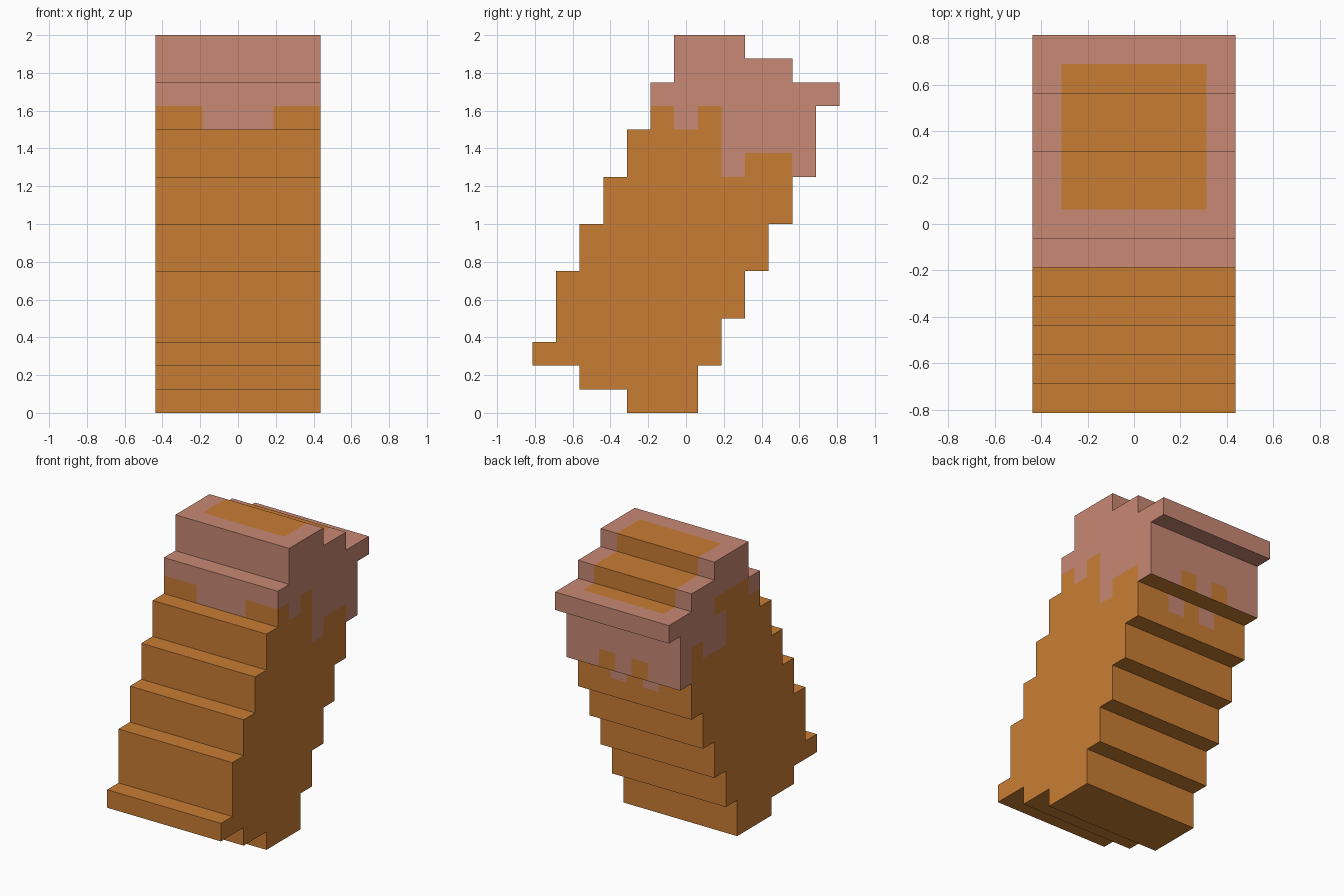
import bpy, bmesh, math
from mathutils import Vector

if "Cube" in bpy.data.objects:
    bpy.data.objects.remove(bpy.data.objects["Cube"])

STEP = 0.125          # size of one stair step
COLS = 7              # steps across the width

# (first, last) step along y for each layer, bottom to top
LAYERS = [(4, 7), (2, 7), (0, 8), (1, 8), (1, 9), (1, 9), (2, 10), (2, 10),
          (3, 11), (3, 11), (4, 12), (4, 12), (5, 12), (5, 13), (6, 11), (6, 9)]

# height of the body colour on each side, by step along y
RIGHT_DRIP = {5: 13, 6: 12, 7: 13, 8: 10, 9: 11, 10: 11, 11: 10}
LEFT_DRIP = {5: 13, 6: 14, 7: 14, 8: 11, 9: 11, 10: 12, 11: 10}


def material(name, rgb):
    m = bpy.data.materials.new(name)
    m.diffuse_color = (*rgb, 1)
    m.use_nodes = True
    m.node_tree.nodes["Principled BSDF"].inputs["Base Color"].default_value = m.diffuse_color
    return m


def filled(i, j, k):
    return (0 <= i < COLS and 0 <= k < len(LAYERS)
            and LAYERS[k][0] <= j < LAYERS[k][1])


def is_body(i, j, k, axis, sign):
    """Body colour rule for an outer square; everything else is the cap colour."""
    inner = 1 <= i <= 5
    if axis == 0:                       # sides with dripping edge
        if j < 5:
            return True
        drip = RIGHT_DRIP if sign > 0 else LEFT_DRIP
        return k < drip.get(j, 0) or (sign < 0 and j == 8 and k == 13)
    if axis == 1 and sign < 0:          # front
        return k < 12 or (k == 12 and i in (0, 1, 5, 6))
    if axis == 1:                       # back
        if k >= 14:
            return inner
        if k in (9, 10):
            return (i in (2, 4)) == (k == 10)
        return k < 9
    if sign > 0:                        # treads and top patch
        return j < 5 or (inner and 7 <= j <= 11)
    return k <= 10                      # undersides


# Stepped leaning block: skin of exposed squares
bm = bmesh.new()
origin = Vector((-COLS / 2, -6.5, 0))
for k, (j0, j1) in enumerate(LAYERS):
    for j in range(j0, j1):
        for i in range(COLS):
            for axis in range(3):
                for sign in (-1, 1):
                    n = [i, j, k]
                    n[axis] += sign
                    if filled(*n):
                        continue
                    u, v = (axis + 1) % 3, (axis + 2) % 3
                    verts = []
                    for a, b in ((0, 0), (1, 0), (1, 1), (0, 1))[::sign]:
                        p = Vector((i, j, k))
                        p[axis] += sign > 0
                        p[u] += a
                        p[v] += b
                        verts.append(bm.verts.new((p + origin) * STEP))
                    f = bm.faces.new(verts)
                    f.material_index = 0 if is_body(i, j, k, axis, sign) else 1

# Weld and merge flat areas of one colour
bmesh.ops.remove_doubles(bm, verts=bm.verts, dist=0.001)
bmesh.ops.dissolve_limit(bm, angle_limit=math.radians(1), verts=bm.verts,
                         edges=bm.edges, delimit={'MATERIAL'})

mesh = bpy.data.meshes.new("stepped_block")
bm.to_mesh(mesh)
bm.free()
mesh.materials.append(material("orange body", (0.584, 0.205, 0.034)))
mesh.materials.append(material("pink cap", (0.578, 0.246, 0.174)))
obj = bpy.data.objects.new("stepped_block", mesh)
bpy.context.collection.objects.link(obj)
